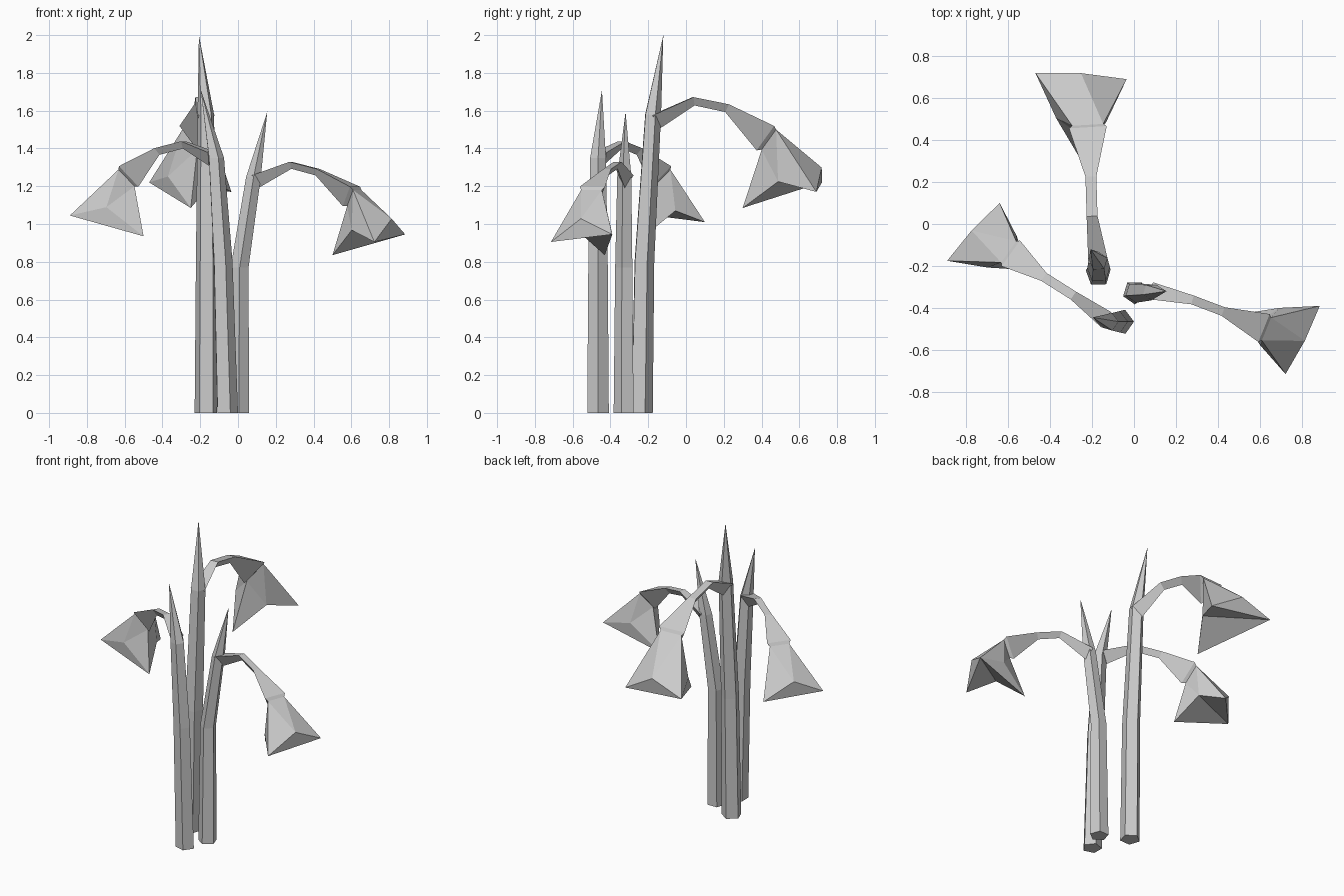
import bpy, bmesh, math
from mathutils import Vector

if "Cube" in bpy.data.objects:
    bpy.data.objects.remove(bpy.data.objects["Cube"])

UP = Vector((0, 0, 1))


def make(name, rings, faces=()):
    """Loft equal-size rings, with the two ends closed unless custom faces are given."""
    bm = bmesh.new()
    vs = [[bm.verts.new(p) for p in r] for r in rings]
    flat = [v for r in vs for v in r]
    if faces:
        for f in faces:
            bm.faces.new([flat[i] for i in f])
    else:
        for a, b in zip(vs, vs[1:]):
            n = len(a)
            for i in range(n):
                j = (i + 1) % n
                if len(b) == 1:
                    bm.faces.new((a[i], a[j], b[0]))
                else:
                    bm.faces.new((a[i], a[j], b[j], b[i]))
        bm.faces.new(vs[0])
        if len(vs[-1]) > 2:
            bm.faces.new(vs[-1])
    bmesh.ops.recalc_face_normals(bm, faces=bm.faces)
    me = bpy.data.meshes.new(name)
    bm.to_mesh(me)
    bm.free()
    ob = bpy.data.objects.new(name, me)
    bpy.context.collection.objects.link(ob)
    return ob


def pentagon(x, y, z, r, heading):
    return [(x + r * math.cos(heading + i * math.tau / 5),
             y + r * math.sin(heading + i * math.tau / 5), z) for i in range(5)]


def triangle(c, r, d):
    """Triangle across direction d: two upper corners (left, right), one lower."""
    side = UP.cross(d).normalized()
    n = d.cross(side).normalized()
    w = r * math.sqrt(3) / 2
    return [c + n * r / 2 + side * w, c + n * r / 2 - side * w, c - n * r]


def plant(tag, heading, stem, tip, path, tips):
    h = math.radians(heading)
    # upright stem ending in a pointed leaf
    make(tag + "_stem", [pentagon(*s, h) for s in stem] + [[tip]])

    # drooping triangular stalk flaring into the flower cap
    pts = [Vector(p[:3]) for p in path]
    rad = [p[3] for p in path]
    rings = []
    for i in range(len(pts) - 1):
        d = (pts[i + 1] - pts[max(i - 1, 0)]).normalized()
        rings.append(triangle(pts[i], rad[i], d))
    flat = pts[-1] - pts[-2]
    flat.z = 0
    flat.normalize()
    d = flat * math.cos(math.radians(34)) - UP * math.sin(math.radians(34))
    rings.append(triangle(pts[-1], rad[-1], d))
    neck = triangle(pts[-1] + d * 0.02, rad[-1] * 0.82, d)
    make(tag + "_stalk", rings + [neck])

    # three-petal bell: tips alternate with raised valleys
    t = [Vector(p) for p in tips]
    mid = (t[0] + t[1] + t[2]) / 3
    star = []
    for i in range(3):
        m = (t[i] + t[(i + 1) % 3]) / 2
        star += [t[i], m + (m - mid) * 0.1 + UP * 0.1]
    faces = [(0, 1, 2)]
    for i in range(3):
        j = (i + 1) % 3
        a, v, b = 3 + 2 * i, 4 + 2 * i, 3 + 2 * j
        faces += [(i, a, v), (i, v, j), (j, v, b)]
    faces += [(3, k + 1, k) for k in range(4, 8)]
    make(tag + "_flower", [neck, star], faces)


plant("back", 92,
      [(-.17, -.238, 0, .062), (-.168, -.225, .8, .057), (-.17, -.178, 1.58, .046)],
      (-.207, -.12, 2.0),
      [(-.172, -.17, 1.55, .055), (-.2, .04, 1.657, .03),
       (-.205, .22, 1.62, .03), (-.218, .432, 1.476, .104)],
      [(-.47, .72, 1.22), (-.035, .69, 1.17), (-.25, .30, 1.085)])

plant("left", 145,
      [(-.06, -.466, 0, .06), (-.083, -.466, .8, .054), (-.118, -.466, 1.35, .044)],
      (-.197, -.445, 1.71),
      [(-.14, -.45, 1.355, .05), (-.29, -.34, 1.425, .026),
       (-.425, -.255, 1.39, .026), (-.567, -.154, 1.27, .087)],
      [(-.89, -.175, 1.045), (-.64, .1, 1.01), (-.5, -.22, .935)])

plant("right", -17,
      [(.003, -.325, 0, .058), (.008, -.325, .77, .05), (.082, -.323, 1.25, .041)],
      (.155, -.32, 1.595),
      [(.09, -.32, 1.235, .048), (.28, -.362, 1.317, .025),
       (.42, -.415, 1.28, .025), (.598, -.487, 1.163, .083)],
      [(.885, -.39, .945), (.722, -.715, .905), (.5, -.43, .835)])
